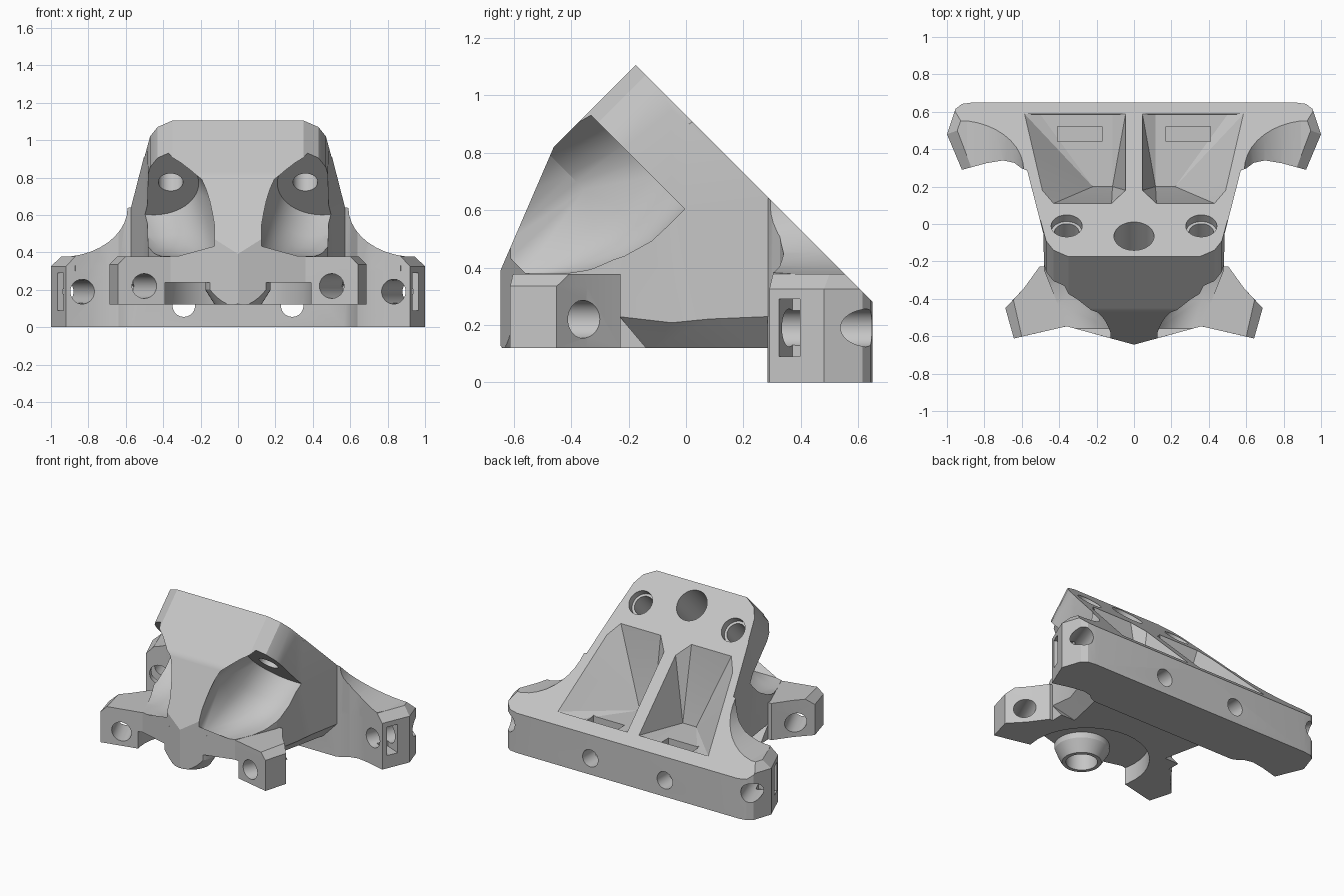
import bpy, bmesh
from math import sin, cos, pi
from mathutils import Vector

cube = bpy.data.objects.get("Cube")
if cube:
    bpy.data.objects.remove(cube)

grey = bpy.data.materials.new("plain_grey")
grey.use_nodes = True
grey.diffuse_color = (0.56, 0.56, 0.56, 1)
grey.node_tree.nodes["Principled BSDF"].inputs["Base Color"].default_value = (0.56, 0.56, 0.56, 1)

SLOPE = 0.93                            # the rear face lies on y + z = SLOPE
D = Vector((0, -1, -1)).normalized()    # direction into the rear face
N = Vector((0, -1, 1)).normalized()     # uphill along the rear face


def make(name, bm):
    bmesh.ops.recalc_face_normals(bm, faces=bm.faces)
    me = bpy.data.meshes.new(name)
    bm.to_mesh(me)
    bm.free()
    me.materials.append(grey)
    ob = bpy.data.objects.new(name, me)
    bpy.context.collection.objects.link(ob)
    return ob


def hull(name, pts):
    bm = bmesh.new()
    for p in pts:
        bm.verts.new(p)
    res = bmesh.ops.convex_hull(bm, input=bm.verts)
    junk = set(res["geom_interior"] + res["geom_unused"])
    bmesh.ops.delete(bm, geom=[g for g in junk if isinstance(g, bmesh.types.BMVert)], context='VERTS')
    bmesh.ops.dissolve_limit(bm, angle_limit=0.01, verts=bm.verts, edges=bm.edges)
    return make(name, bm)


def loft(name, rings):
    bm = bmesh.new()
    loops = [[bm.verts.new(p) for p in ring] for ring in rings]
    for a, b in zip(loops, loops[1:]):
        for i in range(len(a)):
            j = (i + 1) % len(a)
            bm.faces.new((a[i], a[j], b[j], b[i]))
    bm.faces.new(loops[0])
    bm.faces.new(loops[-1])
    return make(name, bm)


def ring(center, axis, r, n=40, part=(0, 1)):
    axis = Vector(axis).normalized()
    u = Vector((1, 0, 0)) if abs(axis.x) < 0.9 else Vector((0, 1, 0))
    u = (u - axis * u.dot(axis)).normalized()
    v = axis.cross(u)
    count = n if part == (0, 1) else n // 2 + 1
    angles = [2 * pi * (part[0] + i / n) for i in range(count)]
    return [Vector(center) + r * (u * cos(a) + v * sin(a)) for a in angles]


def cyl(name, a, b, r):
    a, b = Vector(a), Vector(b)
    return loft(name, [ring(a, b - a, r), ring(b, b - a, r)])


def box(name, lo, hi):
    return hull(name, [(x, y, z) for x in (lo[0], hi[0]) for y in (lo[1], hi[1]) for z in (lo[2], hi[2])])


def combine(ob, other, op):
    mod = ob.modifiers.new("bool", 'BOOLEAN')
    mod.operation, mod.solver, mod.object = op, 'EXACT', other
    bpy.context.view_layer.update()
    dg = bpy.context.evaluated_depsgraph_get()
    me = bpy.data.meshes.new_from_object(ob.evaluated_get(dg))
    ob.modifiers.clear()
    ob.data = me
    bpy.data.objects.remove(other)


def cut(ob, other):
    combine(ob, other, 'DIFFERENCE')


def join(ob, other):
    combine(ob, other, 'UNION')


def mirrored(pts):
    return pts + [(-x, y) for x, y in reversed(pts) if x > 0]


def at(pts, z):
    return [(x, y, z) for x, y in pts]


# Main wedge: side profile limited by the plan outline
profile = [(0.1, 1.38), (-0.175, 1.105), (-0.46, 0.82), (-0.65, 0.38), (-0.65, 0.12),
           (0.635, 0.12), (0.635, 1.38)]
body = loft("bracket_body", [[(x, y, z) for y, z in profile] for x in (-0.8, 0.8)])
plan = mirrored([(0, -0.645), (0.36, -0.547), (0.48, -0.25), (0.485, -0.05), (0.59, 0.36), (0.62, 0.64)])
combine(body, loft("plan_limit", [at(plan, 0), at(plan, 2)]), 'INTERSECT')

# Rounded top corners, running square to the rear face
corner = mirrored([(0.35, -0.3), (0.35, -0.175), (0.43, -0.14), (0.47, -0.09), (0.5, 0.02), (0.9, 0.3), (0.9, 0.9)])
top = [Vector((x, y, SLOPE - y)) for x, y in corner]
combine(body, loft("corner_limit", [[p - D * 0.6 for p in top], [p + D * 1.4 for p in top]]), 'INTERSECT')

# Sloped underside edges
for s in (1, -1):
    pts = []
    for y, ytop, w in ((-0.13, -0.32, 0.482), (0.3, 0.3, 0.575)):
        pts += [(s * (w - 0.115), y, 0.11), (s * (w + 0.1), y, 0.11), (s * (w + 0.1), ytop, 0.335)]
    cut(body, hull("underside_cut", pts))

# Rear foot with angled ears, tips chamfered at the top
front_edge = [(0, 0.283), (0.565, 0.283), (0.6, 0.297), (0.64, 0.327), (0.7, 0.34), (0.79, 0.325)]
back_edge = [(0.86, 0.65), (0, 0.65)]
ear = [(0.92, 0.29), (1.0, 0.48), (0.955, 0.615), (0.92, 0.642)]
ear_top = [(0.87, 0.303), (0.945, 0.5), (0.91, 0.6), (0.89, 0.635)]
low = mirrored(front_edge + ear + back_edge)
high = mirrored(front_edge + ear_top + back_edge)
join(body, loft("rear_foot", [at(low, 0), at(low, 0.325), at(high, 0.378)]))

# Curved gussets between wall and ear, following the front edge of the foot
arc = [(0.95 - 0.36 * cos(a), 0.64 - 0.265 * sin(a)) for a in [i * pi / 20 for i in range(10)]]
sect = [(0.45, 0.3), (0.45, 0.64)] + arc + [(0.87, 0.3)]
for s in (1, -1):
    gusset = loft("gusset", [[(s * x, y, z) for x, z in sect] for y in (0.2, 0.6)])
    combine(gusset, loft("gusset_limit", [at(high, 0.1), at(high, 1)]), 'INTERSECT')
    join(body, gusset)

# Front legs
leg = [(0.1, -0.4), (0.1, -0.618), (0.36, -0.547), (0.642, -0.612), (0.688, -0.45),
       (0.59, -0.345), (0.505, -0.228), (0.44, -0.228)]
tip = {3: (0.6, -0.602), 4: (0.645, -0.405)}
leg_top = [tip.get(i, p) for i, p in enumerate(leg)]
for s in (1, -1):
    layers = [(leg, 0.12), (leg, 0.335), (leg_top, 0.378)]
    join(body, loft("front_leg", [[(s * x, y, z) for x, y in pts] for pts, z in layers]))

# Scoops under the two screw seats, widening toward the nose
for s in (1, -1):
    seat = Vector((s * 0.45, -0.17, 0.77))
    pts = ring(seat, D, 0.24)
    halves = [ring(seat, D, 0.24, part=part) for part in ((0, 0.5), (0.5, 1))]
    lower, upper = sorted(halves, key=lambda h: sum(p.z for p in h))
    for dx, dy, dz in ((0.04, -0.11, -0.115), (0.065, -0.2, -0.175), (0.08, -0.3, -0.21), (0.085, -0.4, -0.222)):
        pts += [p + Vector((-s * dx, dy, dz)) for p in lower]
    inward = Vector((-s * 0.085, 0, 0))
    pts += [p + D * 0.2 + N * 0.06 + inward for p in upper]
    pts += [p + D * 0.55 + N * k + inward for p in upper for k in (0, 0.1)]
    cut(body, hull("scoop", pts))

# Round recess and nozzle boss below the nose, trimmed flush with the nose
cut(body, cyl("nose_recess", (0, -0.47, 0.05), (0, -0.47, 0.24), 0.4))
boss_rings = [(0.175, 0.27), (0.175, 0.2), (0.125, 0.12)]
boss = loft("nose_boss", [ring((0, -0.515, z), (0, 0, 1), r) for r, z in boss_rings])
combine(boss, loft("boss_limit", [at(plan, 0), at(plan, 1)]), 'INTERSECT')
join(body, boss)
cut(body, cyl("boss_hole", (0, -0.515, 0.05), (0, -0.515, 0.32), 0.1))

# Flat sloping rear face
cut(body, loft("slope_cut", [[(x, -0.9, SLOPE + 0.9), (x, 1, SLOPE - 1), (x, 1.5, 2.5)] for x in (-1.5, 1.5)]))

# Holes square to the rear face
center = Vector((0, -0.065, SLOPE + 0.065))
cut(body, cyl("center_hole", center - D * 0.1, center + D * 0.42, 0.107))
for s in (1, -1):
    p = Vector((s * 0.36, -0.01, SLOPE + 0.01))
    cut(body, cyl("seat_bore", p - D * 0.1, p + D * 0.05, 0.083))
    cut(body, cyl("seat_hole", p - D * 0.1, p + D * 0.4, 0.066))

# Tapered pockets with nut slots and bolt holes
for s in (1, -1):
    rim = [(0.045, 0.588), (0.585, 0.588), (0.49, 0.18), (0.43, 0.11), (0.12, 0.11), (0.045, 0.18)]
    floor = [(0.115, 0.585), (0.5, 0.585), (0.22, 0.2), (0.115, 0.2)]
    pts = [Vector((s * x, y, SLOPE - y)) for x, y in rim]
    pts += [p + Vector((0, 0, 0.3)) for p in pts]
    cut(body, hull("pocket", pts + [(s * x, y, 0.3) for x, y in floor]))
    x0, x1 = sorted((s * 0.17, s * 0.41))
    cut(body, box("nut_slot", (x0, 0.44, 0.04), (x1, 0.52, 0.4)))
    cut(body, cyl("bolt_hole", (s * 0.29, 0.15, 0.115), (s * 0.29, 0.8, 0.115), 0.06))

# Ear and leg cross holes, with a nut slot in each ear tip
for s in (1, -1):
    cut(body, cyl("ear_hole", (s * 0.775, 0.15, 0.19), (s * 0.985, 0.75, 0.19), 0.066))
    n, t = Vector((0.92, -0.39, 0)), Vector((0.39, 0.92, 0))
    mid = Vector((0.95, 0.36, 0.19))
    corners = [mid + n * a + t * b + Vector((0, 0, c))
               for a in (-0.12, 0.2) for b in (-0.04, 0.04) for c in (-0.1, 0.1)]
    cut(body, hull("ear_slot", [(s * p.x, p.y, p.z) for p in corners]))
    cut(body, cyl("leg_hole", (s * 0.436, -0.72, 0.22), (s * 0.66, -0.235, 0.22), 0.066))

# Smooth curved areas, keep edges crisp
bpy.context.view_layer.update()
for o in bpy.context.selected_objects:
    o.select_set(False)
body.select_set(True)
bpy.context.view_layer.objects.active = body
bpy.ops.object.shade_smooth_by_angle(angle=0.4)
